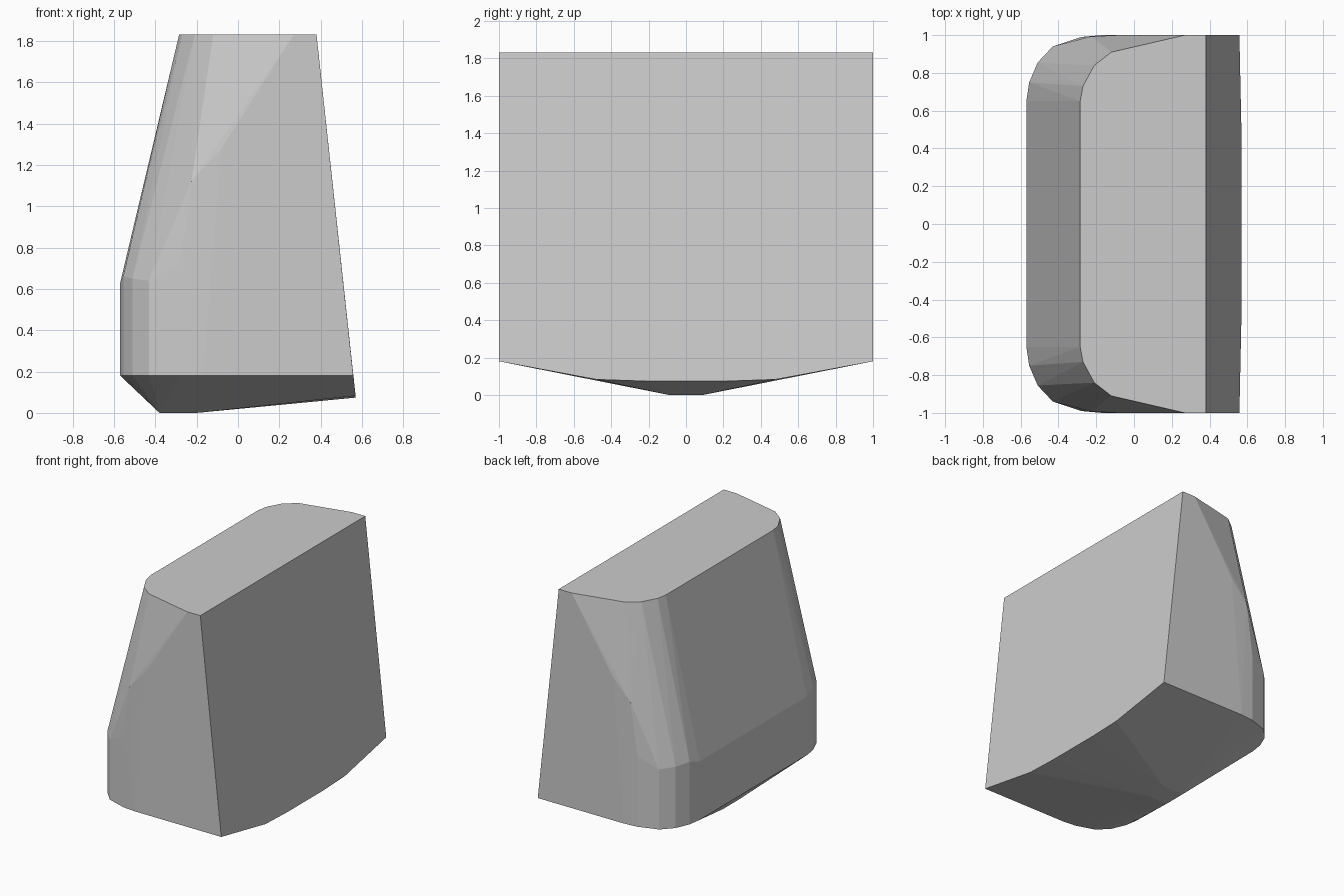
import bpy, bmesh

if "Cube" in bpy.data.objects:
    bpy.data.objects.remove(bpy.data.objects["Cube"])

grey = bpy.data.materials.new("light_grey")
grey.diffuse_color = (0.6, 0.6, 0.6, 1)
grey.use_nodes = True
grey.node_tree.nodes["Principled BSDF"].inputs["Base Color"].default_value = grey.diffuse_color

# Half profiles (x, y), mirrored across y
top = [(0.38, 1), (0.27, 1), (-0.12, 0.91), (-0.21, 0.84), (-0.27, 0.73), (-0.285, 0.65)]
corner = [(-0.57, 0.65), (-0.555, 0.75), (-0.51, 0.855), (-0.43, 0.94), (-0.28, 0.99)]

pts = [(x, y, 1.83) for x, y in top]
# Rounded corner: straight lower wall, then the sloped wall begins
pts += [(x, y, 0.18) for x, y in corner + [(-0.17, 1), (0.558, 1)]]
pts += [(x, y, z) for (x, y), z in zip(corner, (0.63, 0.66, 0.65, 0.64, 0.72))]
# Edge where the flat end meets the blended corner
pts += [(-0.08, 1, 1.28), (-0.225, 0.993, 1.12)]
# Keel-shaped underside
pts += [(-0.38, 0.09, 0), (-0.2, 0.09, 0), (0.569, 0.48, 0.083), (0.57, 0.22, 0.074)]

bm = bmesh.new()
for x, y, z in pts:
    for side in (1, -1):
        bm.verts.new((x, side * y, z))

# Wrap the sections in one closed convex skin
res = bmesh.ops.convex_hull(bm, input=bm.verts[:])
unused = {v for v in res["geom_interior"] + res["geom_unused"]
          if isinstance(v, bmesh.types.BMVert)}
bmesh.ops.delete(bm, geom=list(unused), context='VERTS')
bmesh.ops.dissolve_limit(bm, angle_limit=0.01, verts=bm.verts[:], edges=bm.edges[:])
bmesh.ops.recalc_face_normals(bm, faces=bm.faces[:])

mesh = bpy.data.meshes.new("tapered_block")
bm.to_mesh(mesh)
bm.free()
mesh.materials.append(grey)
block = bpy.data.objects.new("tapered_block", mesh)
bpy.context.collection.objects.link(block)
